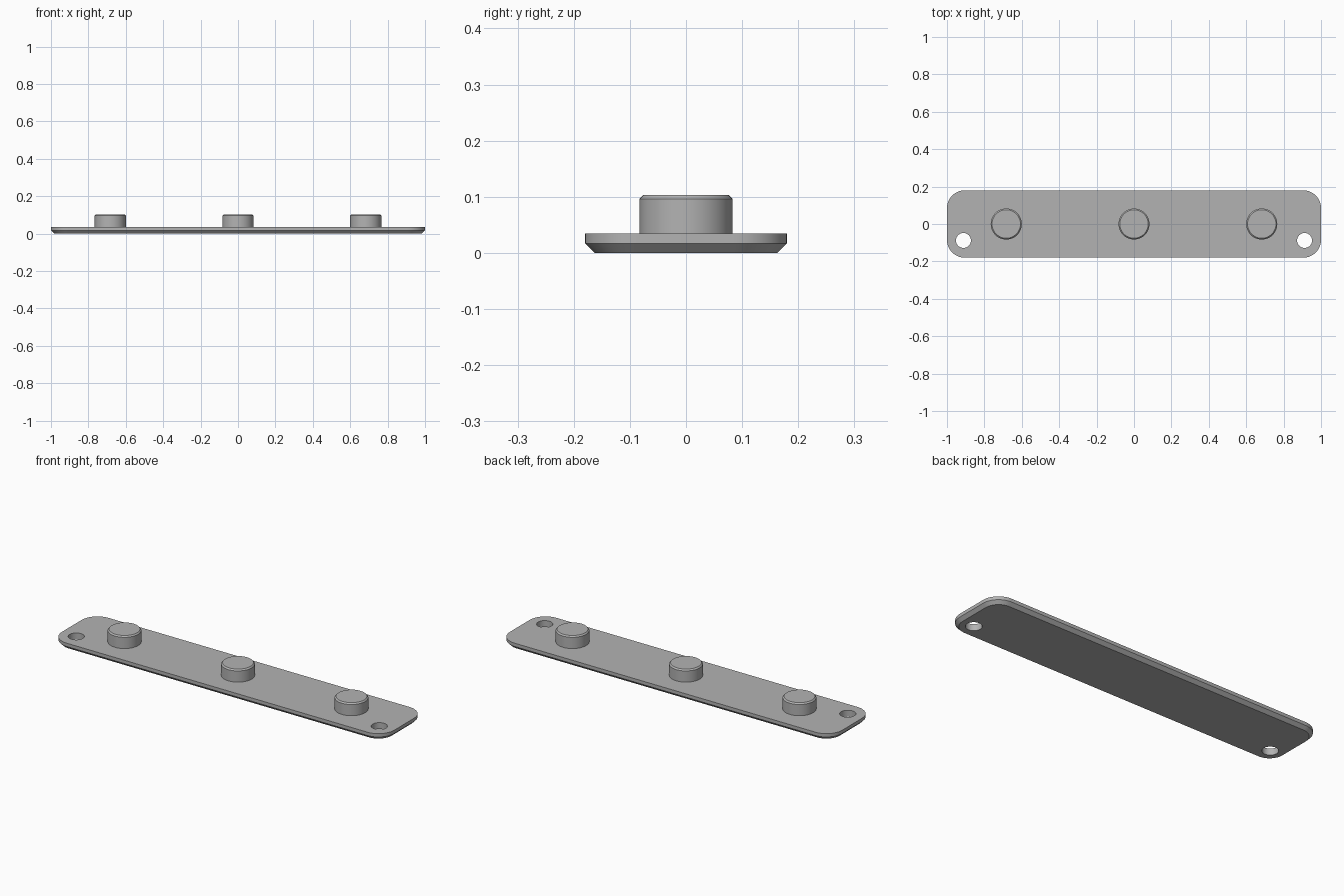
import bpy
import bmesh
from math import sin, cos, pi, radians

if "Cube" in bpy.data.objects:
    bpy.data.objects.remove(bpy.data.objects["Cube"], do_unlink=True)

HALF_X, HALF_Y, CORNER = 1.0, 0.18, 0.095
PLATE_TOP, CHAMFER = 0.035, 0.017
PEG_R, PEG_TOP, PEG_BEVEL = 0.083, 0.103, 0.007
HOLE_R = 0.04

grey = bpy.data.materials.new("plain grey")
grey.use_nodes = True
colour = (0.45, 0.45, 0.45, 1)
grey.diffuse_color = colour
grey.node_tree.nodes["Principled BSDF"].inputs["Base Color"].default_value = colour


def rounded_outline(inset, steps=12):
    """Rounded rectangle, moved inwards by inset."""
    r = CORNER - inset
    points = []
    for quarter, (sx, sy) in enumerate([(1, 1), (-1, 1), (-1, -1), (1, -1)]):
        for i in range(steps + 1):
            a = (quarter + i / steps) * pi / 2
            points.append((sx * (HALF_X - CORNER) + r * cos(a),
                           sy * (HALF_Y - CORNER) + r * sin(a)))
    return points


def circle(radius, x=0, y=0, steps=48):
    return [(x + radius * cos(2 * pi * i / steps), y + radius * sin(2 * pi * i / steps))
            for i in range(steps)]


def loft(name, sections):
    """Closed solid through a stack of (outline, height) sections."""
    bm = bmesh.new()
    rings = [[bm.verts.new((x, y, z)) for x, y in outline] for outline, z in sections]
    for low, high in zip(rings, rings[1:]):
        for i in range(len(low)):
            j = (i + 1) % len(low)
            bm.faces.new((low[i], low[j], high[j], high[i]))
    bm.faces.new(rings[0][::-1])
    bm.faces.new(rings[-1])
    mesh = bpy.data.meshes.new(name)
    bm.to_mesh(mesh)
    bm.free()
    mesh.materials.append(grey)
    obj = bpy.data.objects.new(name, mesh)
    bpy.context.collection.objects.link(obj)
    return obj


def activate(obj):
    bpy.ops.object.select_all(action='DESELECT')
    obj.select_set(True)
    bpy.context.view_layer.objects.active = obj


# Base plate with a chamfered underside
plate = loft("base_plate", [(rounded_outline(CHAMFER), 0),
                            (rounded_outline(0), CHAMFER),
                            (rounded_outline(0), PLATE_TOP)])

# Screw holes through the two front corners
for side in (-1, 1):
    outline = circle(HOLE_R, side * 0.912, -0.088)
    cutter = loft("hole_cutter", [(outline, -0.1), (outline, 0.1)])
    cutter.hide_render = True
    activate(plate)
    cut = plate.modifiers.new("hole", 'BOOLEAN')
    cut.operation = 'DIFFERENCE'
    cut.solver = 'EXACT'
    cut.object = cutter
    bpy.ops.object.modifier_apply(modifier=cut.name)
    bpy.data.objects.remove(cutter, do_unlink=True)

# Round pegs with a bevelled top rim
parts = [plate]
for name, x in (("right_peg", -0.683), ("middle_peg", 0), ("left_peg", 0.683)):
    peg = loft(name, [(circle(PEG_R), PLATE_TOP),
                      (circle(PEG_R), PEG_TOP - PEG_BEVEL),
                      (circle(PEG_R - PEG_BEVEL), PEG_TOP)])
    peg.location.x = x
    parts.append(peg)

for part in parts:
    activate(part)
    bpy.ops.object.shade_smooth_by_angle(angle=radians(30))
